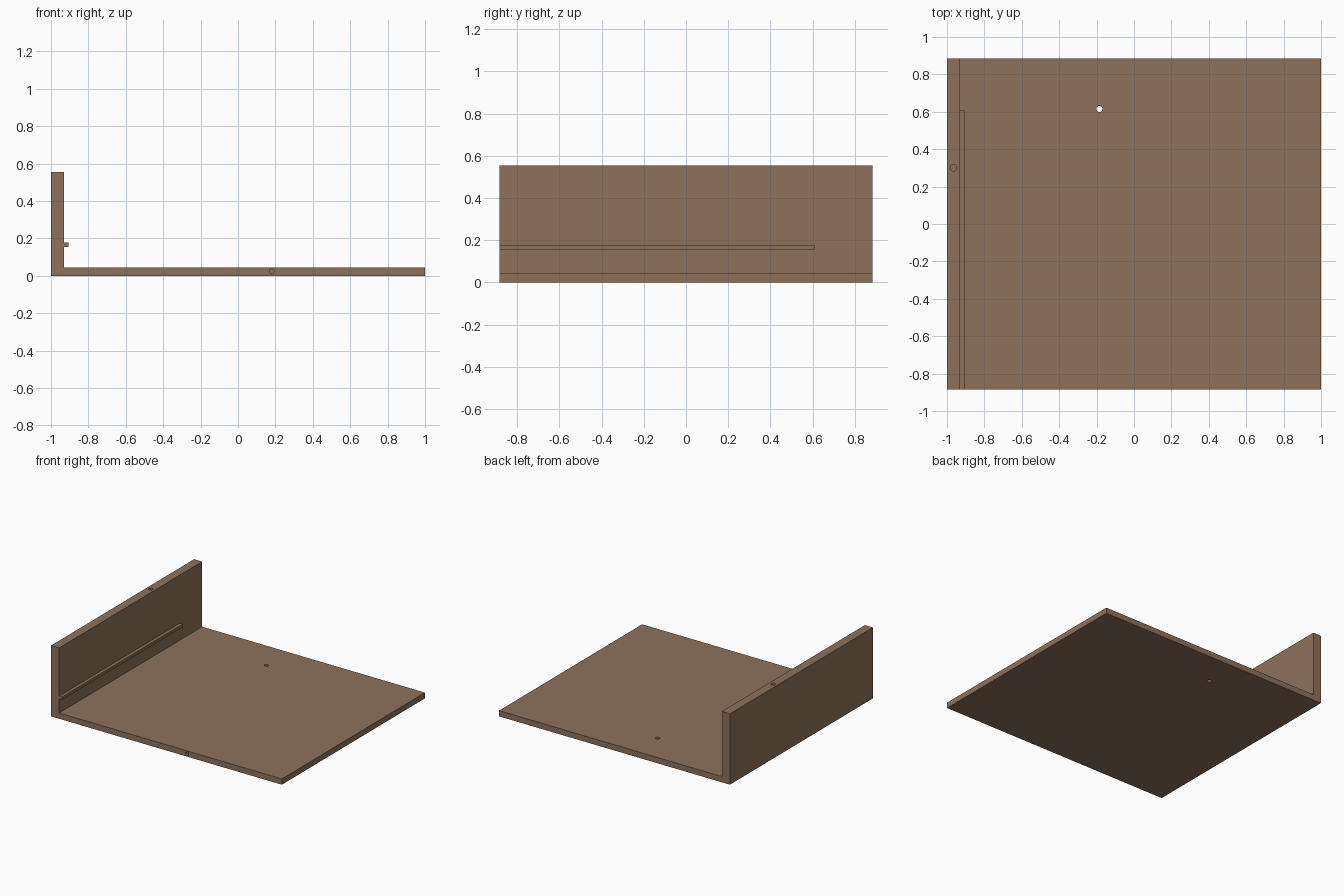
import bpy
import math

if "Cube" in bpy.data.objects:
    bpy.data.objects.remove(bpy.data.objects["Cube"])

brown = bpy.data.materials.new("wood brown")
brown.diffuse_color = (0.27, 0.165, 0.105, 1)
brown.use_nodes = True
brown.node_tree.nodes["Principled BSDF"].inputs["Base Color"].default_value = brown.diffuse_color


def box(name, lo, hi):
    """Box between two opposite corners."""
    bpy.ops.mesh.primitive_cube_add(size=1, location=[(a + b) / 2 for a, b in zip(lo, hi)])
    ob = bpy.context.object
    ob.name = name
    ob.scale = [b - a for a, b in zip(lo, hi)]
    bpy.ops.object.transform_apply(location=False, rotation=False, scale=True)
    ob.data.materials.append(brown)
    return ob


def drill(target, name, loc, radius, depth, rot=(0, 0, 0)):
    """Cut a round hole centred on loc."""
    bpy.ops.mesh.primitive_cylinder_add(vertices=32, radius=radius, depth=depth,
                                        location=loc, rotation=rot)
    cutter = bpy.context.object
    cutter.name = name
    cutter.data.materials.append(brown)
    cutter.hide_render = True
    cutter.hide_set(True)
    mod = target.modifiers.new(name, 'BOOLEAN')
    mod.operation = 'DIFFERENCE'
    mod.solver = 'EXACT'
    mod.object = cutter


Y = 0.885          # half depth
FLOOR = 0.045      # floor thickness
WALL = -0.93       # inner face of the wall

# L-shaped body: extruded profile of floor and side wall
profile = [(-1, 0), (1, 0), (1, FLOOR), (WALL, FLOOR), (WALL, 0.555), (-1, 0.555)]
n = len(profile)
verts = [(x, y, z) for y in (-Y, Y) for x, z in profile]
faces = [tuple(range(n)), tuple(reversed(range(n, 2 * n)))]
faces += [(i, i + n, (i + 1) % n + n, (i + 1) % n) for i in range(n)]
mesh = bpy.data.meshes.new("floor_and_wall")
mesh.from_pydata(verts, [], faces)
mesh.materials.append(brown)
body = bpy.data.objects.new("floor_and_wall", mesh)
bpy.context.collection.objects.link(body)

# Through hole in the floor, blind holes in the wall top and front edge
drill(body, "floor_hole_cutter", (-0.185, 0.615, 0.02), 0.016, 0.2)
drill(body, "wall_hole_cutter", (-0.965, 0.3, 0.555), 0.017, 0.1)
drill(body, "front_hole_cutter", (0.18, -Y, 0.0245), 0.0125, 0.1, (math.pi / 2, 0, 0))

# Ledge along the inner face of the wall
box("ledge_rail", (WALL, -Y, 0.155), (-0.905, 0.61, 0.178))
